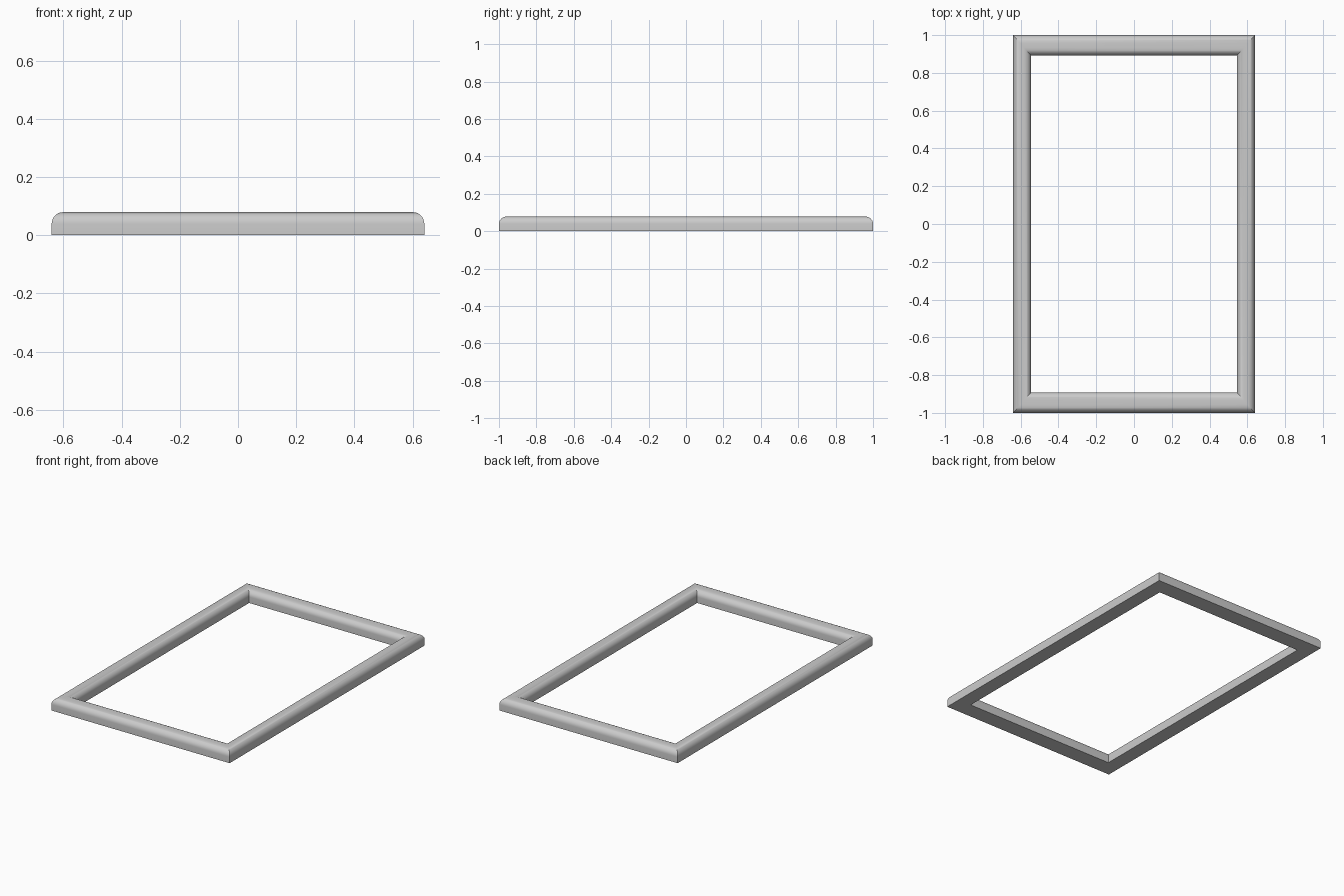
import bpy, bmesh, math

if "Cube" in bpy.data.objects:
    bpy.data.objects.remove(bpy.data.objects["Cube"])

HX, HY, H = 0.64, 1.0, 0.079      # outer half sizes and height
WX, WY = 0.095, 0.108             # stile and rail widths
RU, RZ = 0.40, 0.040              # fillet: share of width, height
STEPS = 8

# Cross-section: u runs 0 (outer edge) to 1 (inner edge), flat bottom, rounded top
outer = [(RU * (1 - math.cos(a)), H - RZ + RZ * math.sin(a))
         for a in (math.pi / 2 * i / STEPS for i in range(STEPS + 1))]
profile = [(0, 0)] + outer + [(1 - u, z) for u, z in reversed(outer)] + [(1, 0)]

# Mitred moulding: one rectangular loop per profile point, bridged together
bm = bmesh.new()
loops = []
for u, z in profile:
    x, y = HX - u * WX, HY - u * WY
    loops.append([bm.verts.new((sx * x, sy * y, z))
                  for sx, sy in ((-1, -1), (1, -1), (1, 1), (-1, 1))])
for a, b in zip(loops, loops[1:] + loops[:1]):
    for i in range(4):
        j = (i + 1) % 4
        bm.faces.new((a[i], a[j], b[j], b[i]))
bmesh.ops.recalc_face_normals(bm, faces=bm.faces)

mesh = bpy.data.meshes.new("picture_frame")
bm.to_mesh(mesh)
bm.free()
frame = bpy.data.objects.new("picture_frame", mesh)
bpy.context.collection.objects.link(frame)

# Smooth rounding, crisp mitres
bpy.context.view_layer.objects.active = frame
frame.select_set(True)
bpy.ops.object.shade_smooth_by_angle(angle=math.radians(30))
